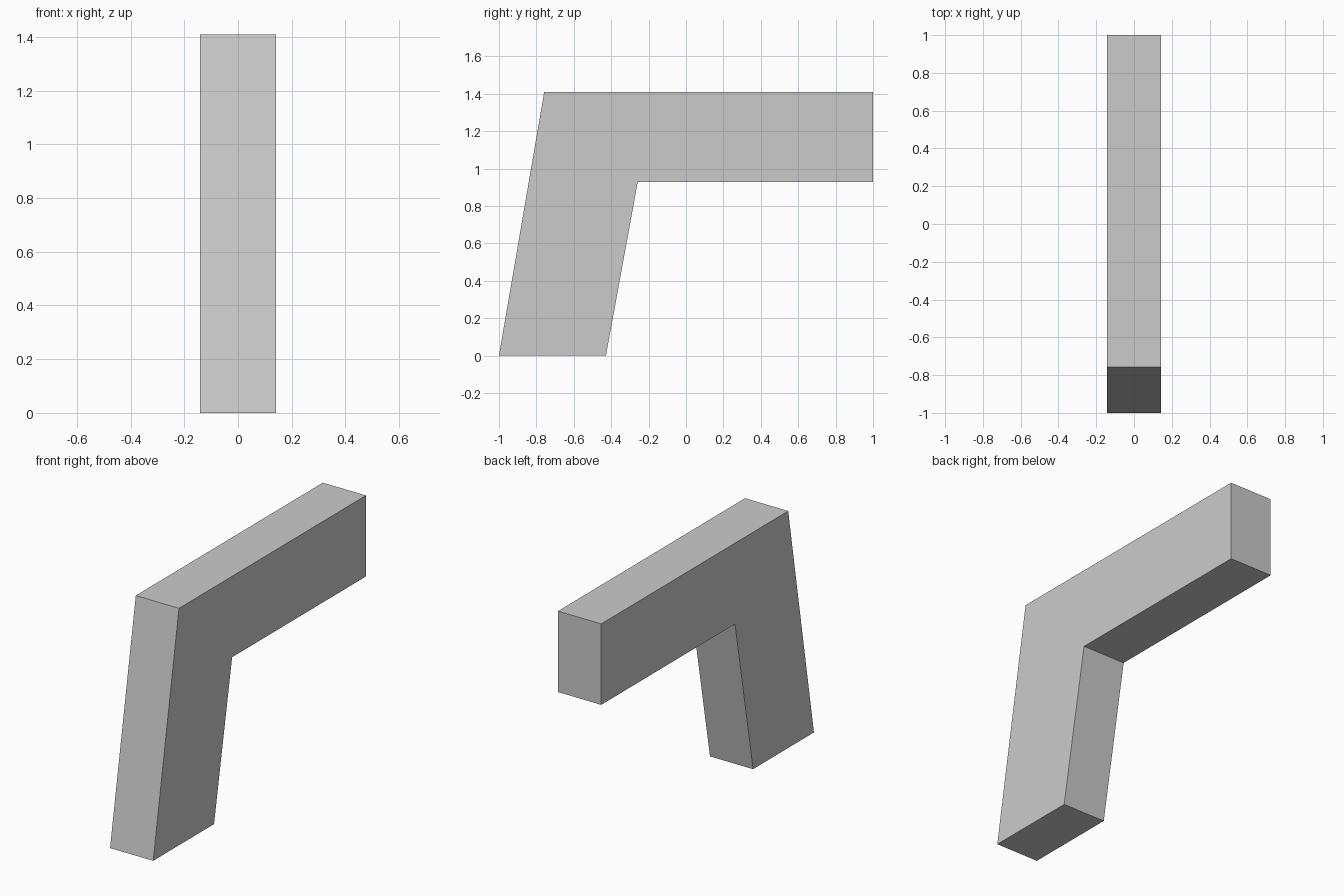
import bpy
import bmesh
from mathutils import Vector

# Remove the default cube
cube = bpy.data.objects.get("Cube")
if cube:
    bpy.data.objects.remove(cube, do_unlink=True)

# Plain grey material
grey = bpy.data.materials.new("light_grey")
grey.use_nodes = True
colour = (0.6, 0.6, 0.6, 1.0)
grey.diffuse_color = colour
grey.node_tree.nodes["Principled BSDF"].inputs["Base Color"].default_value = colour


def extruded_profile(name, outline, width, material):
    """Extrude a (y, z) outline along x, centred on x = 0."""
    bm = bmesh.new()
    side = bm.faces.new([bm.verts.new((-width / 2, y, z)) for y, z in outline])
    result = bmesh.ops.extrude_face_region(bm, geom=[side])
    moved = [v for v in result["geom"] if isinstance(v, bmesh.types.BMVert)]
    bmesh.ops.translate(bm, verts=moved, vec=Vector((width, 0, 0)))
    bmesh.ops.recalc_face_normals(bm, faces=bm.faces)
    mesh = bpy.data.meshes.new(name)
    bm.to_mesh(mesh)
    bm.free()
    mesh.materials.append(material)
    obj = bpy.data.objects.new(name, mesh)
    bpy.context.collection.objects.link(obj)
    return obj


# Leaning leg and level arm in one solid bracket
bracket_outline = [
    (-1.0, 0.0), (-0.428, 0.0), (-0.258, 0.928),
    (1.0, 0.928), (1.0, 1.41), (-0.758, 1.41),
]
extruded_profile("angled_bracket", bracket_outline, 0.284, grey)
